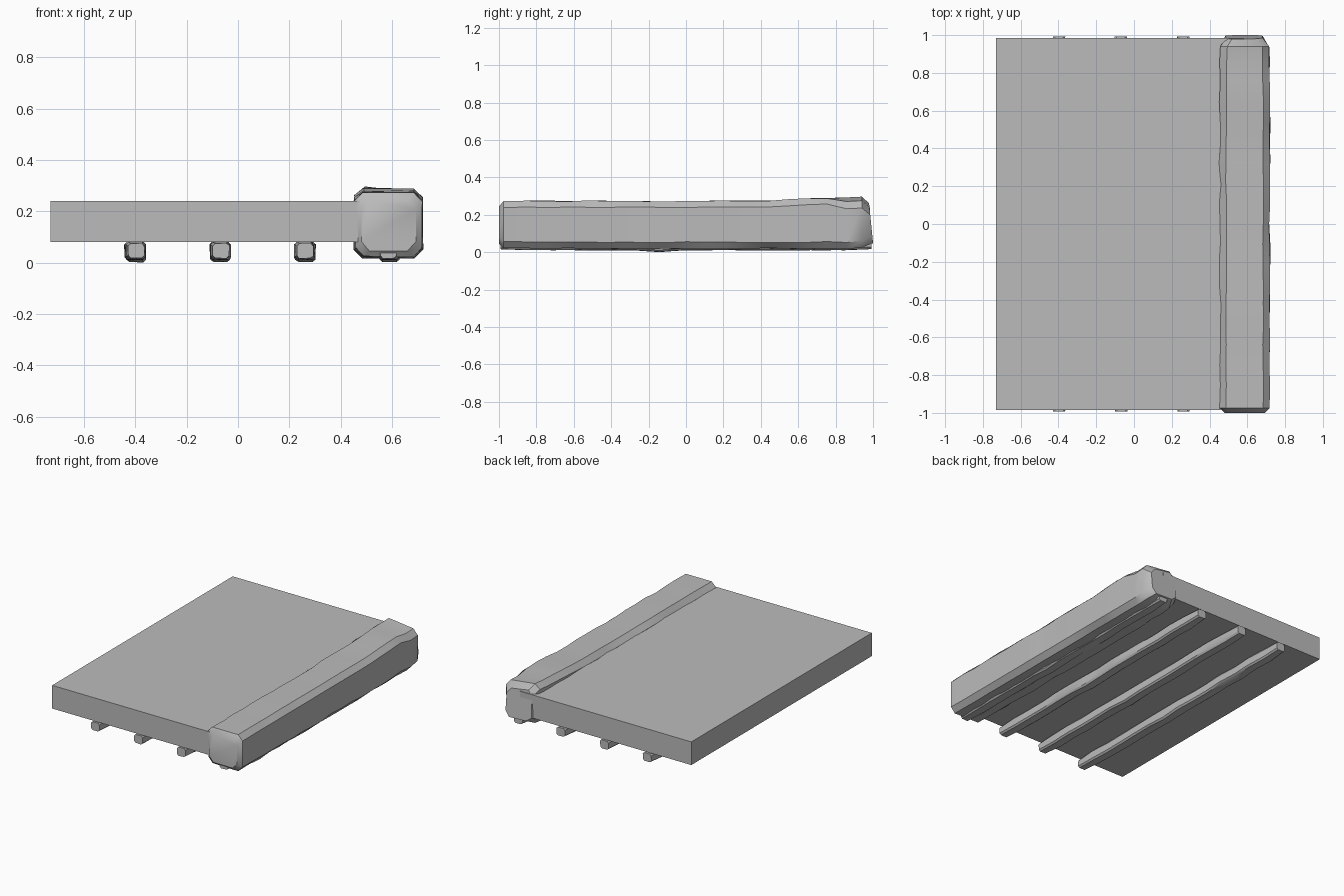
import bpy, bmesh, math, random
from mathutils import Vector

random.seed(4)
cube = bpy.data.objects.get("Cube")
if cube:
    bpy.data.objects.remove(cube, do_unlink=True)

GREY = (0.5, 0.5, 0.5, 1)
grey = bpy.data.materials.new("plain grey")
grey.use_nodes = True
grey.diffuse_color = GREY
grey.node_tree.nodes["Principled BSDF"].inputs["Base Color"].default_value = GREY


def finish(name, bm, smooth):
    bmesh.ops.recalc_face_normals(bm, faces=bm.faces)
    mesh = bpy.data.meshes.new(name)
    bm.to_mesh(mesh)
    bm.free()
    mesh.materials.append(grey)
    obj = bpy.data.objects.new(name, mesh)
    bpy.context.collection.objects.link(obj)
    if smooth:
        bpy.ops.object.select_all(action="DESELECT")
        obj.select_set(True)
        bpy.context.view_layer.objects.active = obj
        bpy.ops.object.shade_smooth_by_angle(angle=math.radians(35))
    return obj


def hewn_log(name, stations, chamfer, rough):
    """Loft chamfered rectangles; station = y, x0, x1, z0, z1, inset."""
    bm = bmesh.new()
    rings = []
    for y, x0, x1, z0, z1, inset in stations:
        x0, x1, z0, z1 = x0 + inset, x1 - inset, z0 + inset, z1 - inset
        c = chamfer
        outline = [(x0 + c, z0), (x1 - c, z0), (x1, z0 + c), (x1, z1 - c),
                   (x1 - c, z1), (x0 + c, z1), (x0, z1 - c), (x0, z0 + c)]
        middle = Vector(((x0 + x1) / 2, (z0 + z1) / 2))
        ring = []
        for p in outline:
            # Wear only cuts inwards from the outline
            p = Vector(p).lerp(middle, random.uniform(0, rough))
            ring.append(bm.verts.new((p.x, y, p.y)))
        rings.append(ring)
    for a, b in zip(rings, rings[1:]):
        for i in range(len(a)):
            j = (i + 1) % len(a)
            bm.faces.new((a[i], a[j], b[j], b[i]))
    bm.faces.new(rings[0])
    bm.faces.new(rings[-1])
    return finish(name, bm, True)


# Flat deck slab, running into the edge beam
bm = bmesh.new()
bmesh.ops.create_cube(bm, size=1)
for v in bm.verts:
    v.co = (-0.075 + v.co.x * 1.31, v.co.y * 1.97, 0.16 + v.co.z * 0.16)
finish("deck_slab", bm, False)

# Heavy hewn edge beam, its top rising towards the back
stations = [(-1.0, 0.45, 0.72, 0.02, 0.27, 0.025),
            (-0.975, 0.45, 0.72, 0.02, 0.275, 0.0)]
for i in range(1, 18):
    y = -0.96 + i * 0.107
    rise = max(0, y - 0.4) * 0.05
    stations.append((y, 0.45, 0.722, 0.016, 0.278 + rise, 0.0))
stations += [(0.94, 0.455, 0.72, 0.02, 0.303, 0.0),
             (0.99, 0.455, 0.715, 0.02, 0.29, 0.028)]
beam = hewn_log("edge_beam", stations, 0.035, 0.06)

# Lean the beam's rear face and drop the rear outer corner
for v in beam.data.vertices:
    if v.co.y > 0.8 and v.co.z > 0.2:
        v.co.z -= max(0, v.co.x - 0.56) * 0.18
    if v.co.y > 0.98:
        v.co.y += (0.15 - v.co.z) * 0.1

# Slim joists below the deck
for n in range(4):
    x = -0.4 + n * 0.33
    stations = []
    for i in range(15):
        y = -0.992 + i * 1.984 / 14
        sway = random.uniform(-0.004, 0.004)
        low = 0.0 if i == 6 else 0.01
        inset = 0.006 if i in (0, 14) else 0.0
        stations.append((y, x - 0.04 + sway, x + 0.04 + sway, low, 0.083, inset))
    hewn_log("joist_%d" % (n + 1), stations, 0.011, 0.1)
